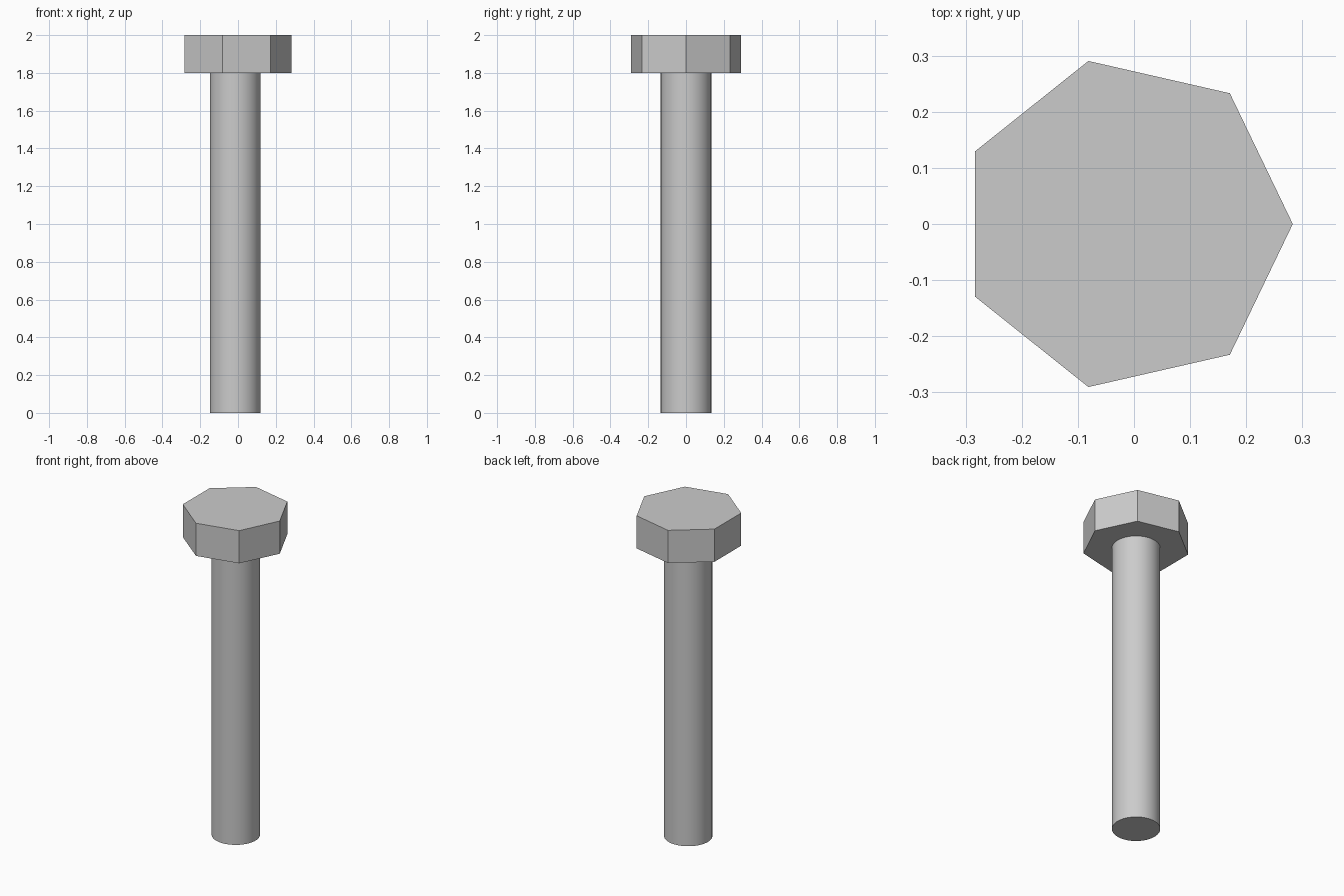
import bpy
import math

if "Cube" in bpy.data.objects:
    bpy.data.objects.remove(bpy.data.objects["Cube"])

AXIS_X = -0.015  # shared axis of head and shank


def prism(name, sides, radius, z0, z1, turn=0.0):
    bpy.ops.mesh.primitive_cylinder_add(
        vertices=sides, radius=radius, depth=z1 - z0,
        location=(AXIS_X, 0, (z0 + z1) / 2), rotation=(0, 0, turn))
    obj = bpy.context.object
    obj.name = name
    return obj


# Seven-sided head, one corner pointing to +x
prism("bolt_head", 7, 0.298, 1.8, 2.0, -math.pi / 2)

# Smooth round shank, seated slightly into the head
prism("bolt_shank", 64, 0.134, 0.0, 1.81)
bpy.ops.object.shade_smooth_by_angle(angle=math.radians(30))
